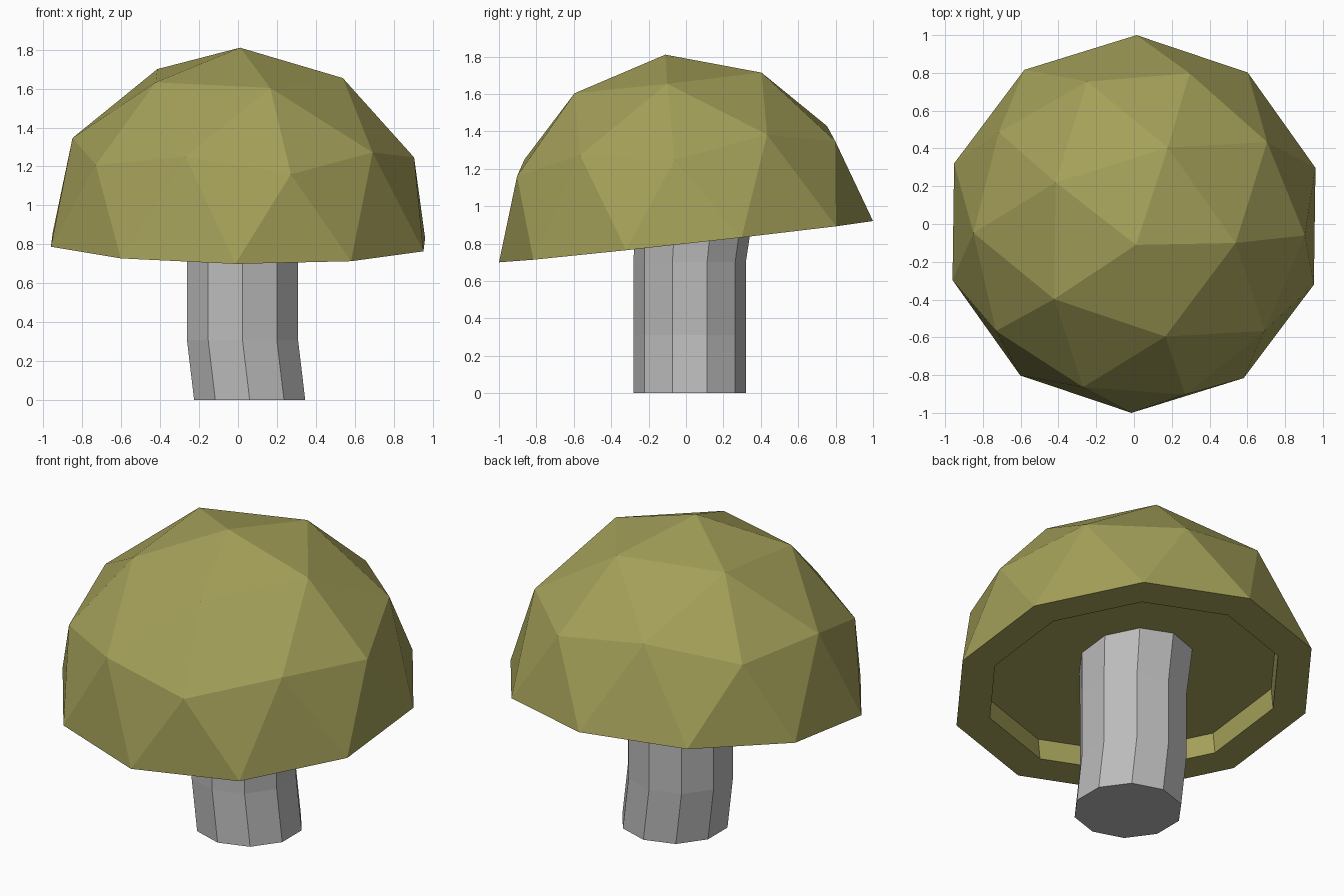
import bpy
import bmesh
from math import cos, sin, pi, radians
from mathutils import Vector

cube = bpy.data.objects.get("Cube")
if cube:
    bpy.data.objects.remove(cube, do_unlink=True)


def make_material(name, rgb):
    mat = bpy.data.materials.new(name)
    mat.use_nodes = True
    color = (*rgb, 1.0)
    mat.diffuse_color = color
    bsdf = next(n for n in mat.node_tree.nodes if n.type == "BSDF_PRINCIPLED")
    bsdf.inputs["Base Color"].default_value = color
    return mat


def make_object(name, bm, mat):
    bmesh.ops.recalc_face_normals(bm, faces=bm.faces[:])
    mesh = bpy.data.meshes.new(name)
    bm.to_mesh(mesh)
    bm.free()
    mesh.materials.append(mat)
    obj = bpy.data.objects.new(name, mesh)
    bpy.context.collection.objects.link(obj)
    return obj


olive = make_material("olive", (0.37, 0.35, 0.10))
grey = make_material("grey", (0.5, 0.5, 0.5))

# Cap: upper half of a faceted sphere, closed below with a recessed underside
bm = bmesh.new()
bmesh.ops.create_icosphere(bm, subdivisions=2, radius=1.006)
lower = [v for v in bm.verts if v.co.z < -0.05]
bmesh.ops.delete(bm, geom=lower, context="VERTS")
rim = [e for e in bm.edges if e.is_boundary]
underside = bmesh.ops.contextual_create(bm, geom=rim)["faces"]
bmesh.ops.recalc_face_normals(bm, faces=bm.faces[:])
bmesh.ops.inset_individual(bm, faces=underside, thickness=0.19)
recess = bmesh.ops.extrude_discrete_faces(bm, faces=underside)["faces"]
bmesh.ops.translate(bm, verts=recess[0].verts[:], vec=(0, 0, 0.13))
cap = make_object("cap", bm, olive)
cap.location = (0, 0, 0.81)
cap.rotation_euler = (radians(6.3), radians(0.7), radians(-0.7))

# Stem: ten-sided rings (x, y, z, radius) with a slight bend
rings = [(0.06, 0.02, 0, 0.3), (0.023, 0.02, 0.31, 0.3),
         (0.023, 0.02, 0.7, 0.3), (0.023, 0.045, 1.0, 0.32)]
sides = 10
bm = bmesh.new()
loops = []
for x, y, z, r in rings:
    angles = [pi / 2 + 2 * pi * i / sides for i in range(sides)]
    loops.append([bm.verts.new(Vector((x + r * cos(a), y + r * sin(a), z)))
                  for a in angles])
for low, high in zip(loops, loops[1:]):
    for i in range(sides):
        j = (i + 1) % sides
        bm.faces.new((low[i], low[j], high[j], high[i]))
bm.faces.new(loops[0][::-1])
bm.faces.new(loops[-1])
make_object("stem", bm, grey)
